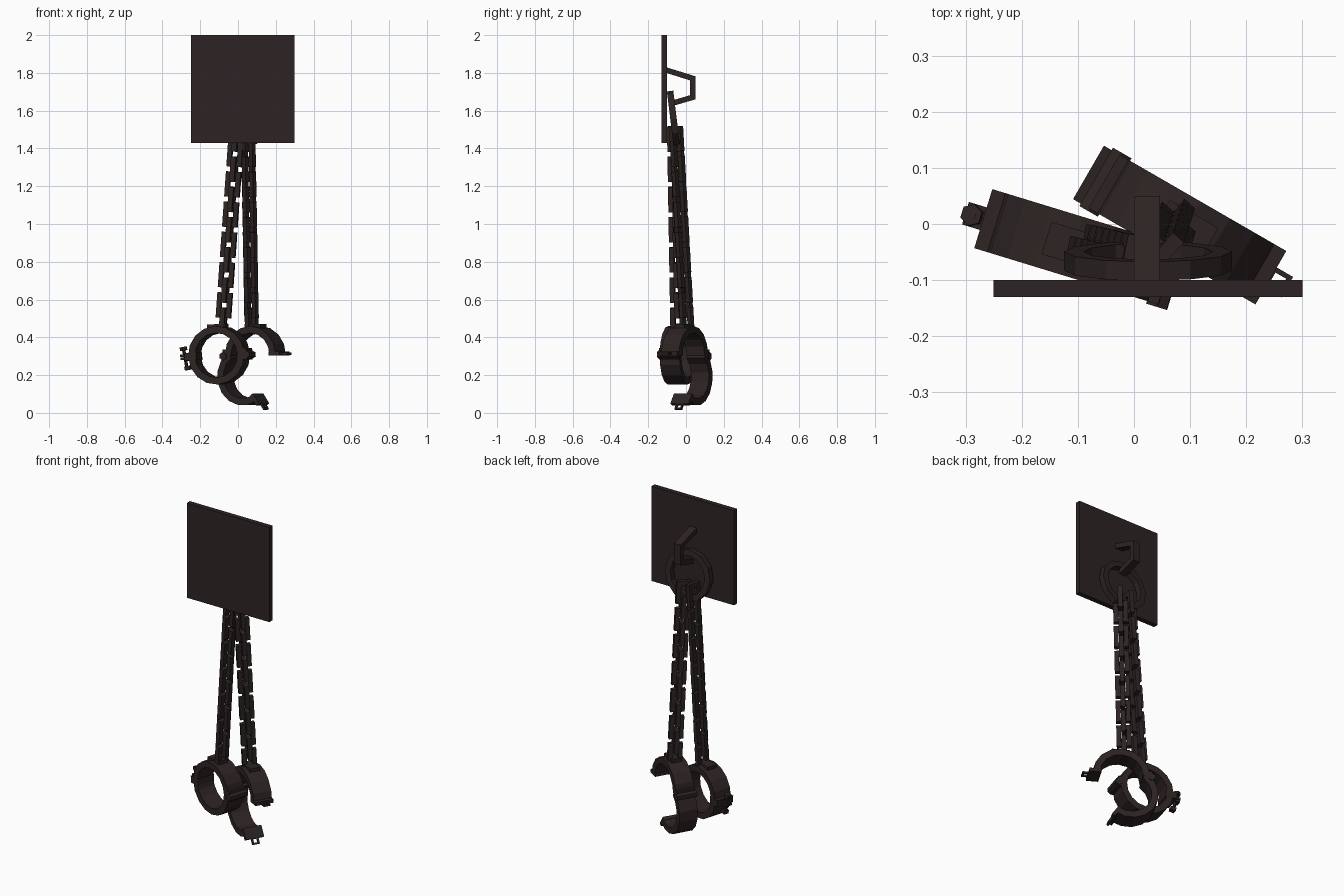
import bpy, bmesh, math
from mathutils import Matrix, Vector

if "Cube" in bpy.data.objects:
    bpy.data.objects.remove(bpy.data.objects["Cube"])

iron = bpy.data.materials.new("dark_iron")
iron.diffuse_color = (0.026, 0.0175, 0.017, 1)
iron.use_nodes = True
iron.node_tree.nodes["Principled BSDF"].inputs["Base Color"].default_value = iron.diffuse_color

T = Matrix.Translation
R = lambda deg, axis: Matrix.Rotation(math.radians(deg), 4, axis)


def add(name, bm, m=Matrix()):
    """Turn a bmesh into a flat shaded object, placed by matrix m."""
    bmesh.ops.transform(bm, matrix=m, verts=bm.verts)
    bmesh.ops.recalc_face_normals(bm, faces=bm.faces)
    me = bpy.data.meshes.new(name)
    bm.to_mesh(me)
    bm.free()
    me.materials.append(iron)
    bpy.context.collection.objects.link(bpy.data.objects.new(name, me))


def box(name, size, m):
    bm = bmesh.new()
    bmesh.ops.create_cube(bm, size=1)
    add(name, bm, m @ Matrix.Diagonal((*size, 1)))


def rod(name, radius, length, sides, m):
    bm = bmesh.new()
    bmesh.ops.create_cone(bm, cap_ends=True, segments=sides, radius1=radius,
                          radius2=radius, depth=length)
    add(name, bm, m)


def band(name, outer, inner, depth, m, closed=True):
    """Bar between two matching outlines in XZ, extruded along Y."""
    bm = bmesh.new()
    rows = [[bm.verts.new((a, y, c)) for a, c in pts]
            for pts, y in ((outer, -depth / 2), (outer, depth / 2),
                           (inner, depth / 2), (inner, -depth / 2))]
    n = len(outer)
    for i in range(n if closed else n - 1):
        j = (i + 1) % n
        for k in range(4):
            a, b = rows[k], rows[(k + 1) % 4]
            bm.faces.new((a[i], a[j], b[j], b[i]))
    if not closed:
        bm.faces.new([r[0] for r in rows])
        bm.faces.new([r[-1] for r in rows])
    add(name, bm, m)


def arc(r, a0, a1, n, closed=False):
    return [(r * math.cos(math.radians(a0 + (a1 - a0) * i / n)),
             r * math.sin(math.radians(a0 + (a1 - a0) * i / n)))
            for i in range(n if closed else n + 1)]


def rect(w, h):
    return [(-w / 2, -h / 2), (w / 2, -h / 2), (w / 2, h / 2), (-w / 2, h / 2)]


def loop(name, w, h, bar, depth, m):
    band(name, rect(w, h), rect(w - 2 * bar, h - 2 * bar), depth, m)


# wall plate
box("wall_plate", (0.55, 0.03, 0.57), T((0.025, -0.115, 1.715)))

# bent hook on the back of the plate (profile in YZ)
band("hook", [(-0.105, 1.83), (0.05, 1.782), (0.05, 1.66), (-0.07, 1.625)],
     [(-0.105, 1.8), (0.022, 1.76), (0.022, 1.682), (-0.07, 1.655)],
     0.046, T((0.023, 0, 0)) @ R(90, 'Z'), closed=False)

# hanging ring, leaning out from the plate
band("hanging_ring", arc(0.15, 0, 360, 12, True), arc(0.115, 0, 360, 12, True),
     0.034, T((0.025, -0.066, 1.555)) @ R(7, 'X'))


# chains: rectangular links, each turned a quarter from the last
def chain(name, top, bottom, yaw, count=13):
    top, bottom = Vector(top), Vector(bottom)
    tilt = Vector((0, 0, -1)).rotation_difference(bottom - top).to_matrix().to_4x4()
    for i in range(count):
        p = top.lerp(bottom, i / (count - 1))
        loop(f"{name}_link_{i + 1}", 0.08, 0.134, 0.025, 0.026,
             T(p) @ tilt @ R(yaw + 90 * ((i + 1) % 2), 'Z'))


chain("left_chain", (-0.01, -0.058, 1.45), (-0.078, -0.042, 0.49), -12)
chain("right_chain", (0.054, -0.05, 1.45), (0.072, 0.004, 0.49), -42)

R_OUT, R_IN, WIDE = 0.155, 0.118, 0.11


# one half of a shackle: half ring, end flanges and a clasp loop at +X
def half(name, m, upper):
    s = 1 if upper else -1
    band(name + "_half_ring", arc(R_OUT, 0, 180 * s, 8), arc(R_IN, 0, 180 * s, 8),
         WIDE, m, closed=False)
    box(name + "_end_flange", (0.065, WIDE, 0.02), m @ T((0.143, 0, 0.01 * s)))
    box(name + "_hinge_flange", (0.05, WIDE, 0.03), m @ T((-0.143, 0, 0.015 * s)))
    loop(name + "_clasp_loop", 0.04, 0.042, 0.009, 0.012,
         m @ T((0.189, 0, 0.008 * s)) @ R(90, 'X'))
    if upper:
        box(name + "_chain_mount", (0.1, 0.06, 0.02), m @ T((0, 0, R_OUT)))


# a shackle: fixed upper half and lower half swung on its hinge
def shackle(name, m, opening):
    half(name + "_upper", m, True)
    pivot = T((-0.13, 0, -0.01))
    half(name + "_lower", m @ pivot @ R(opening, 'Y') @ pivot.inverted(), False)
    rod(name + "_hinge_pin", 0.022, WIDE + 0.01, 6,
        m @ T((-0.165, 0, -0.005)) @ R(90, 'X'))


closed_place = T((-0.1, -0.042, 0.305)) @ R(-17, 'Z') @ Matrix.Diagonal((-1, 1, 1, 1)) @ R(3, 'Y')
shackle("closed_shackle", closed_place, 0)
shackle("open_shackle", T((0.092, -0.008, 0.305)) @ R(-30, 'Z'), 55)

# locking bolt through the clasp loops of the closed shackle
bolt = closed_place @ T((0.189, 0, 0)) @ R(8, 'Y')
rod("lock_bolt_shaft", 0.009, 0.11, 6, bolt)
rod("lock_bolt_head", 0.02, 0.018, 6, bolt @ T((0, 0, 0.045)))
box("lock_bolt_nut", (0.03, 0.03, 0.02), bolt @ T((-0.005, 0, -0.06)))
